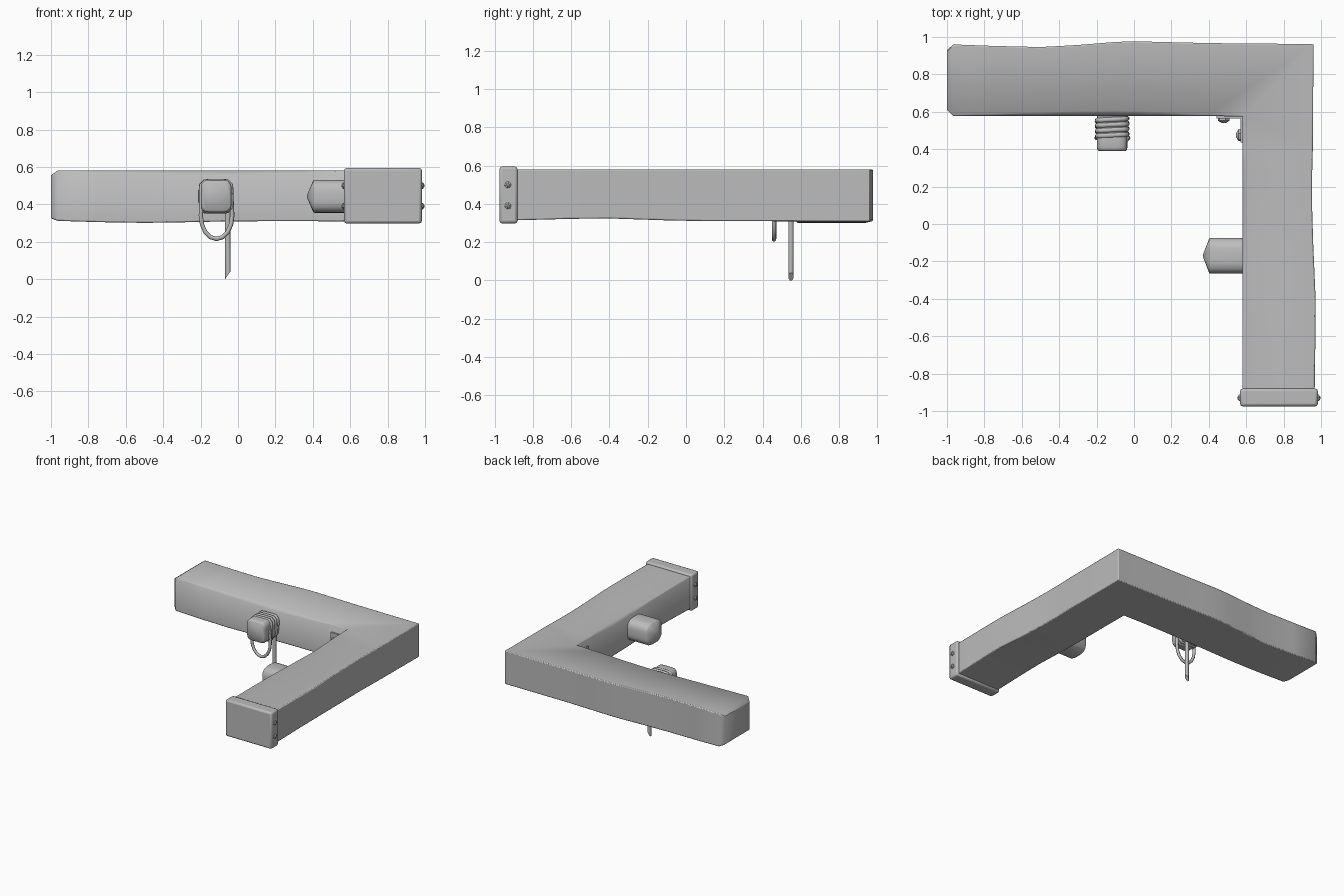
import bpy, bmesh, math
from mathutils import Vector

cube = bpy.data.objects.get("Cube")
if cube:
    bpy.data.objects.remove(cube, do_unlink=True)

grey = bpy.data.materials.new("plain_grey")
grey.use_nodes = True
grey.diffuse_color = (0.5, 0.5, 0.5, 1)
grey.node_tree.nodes["Principled BSDF"].inputs["Base Color"].default_value = (0.5, 0.5, 0.5, 1)
X, Y, Z = Vector((1, 0, 0)), Vector((0, 1, 0)), Vector((0, 0, 1))


def finish(name, bm, bevel=0, angle=35):
    bmesh.ops.recalc_face_normals(bm, faces=bm.faces)
    mesh = bpy.data.meshes.new(name)
    bm.to_mesh(mesh)
    bm.free()
    mesh.materials.append(grey)
    ob = bpy.data.objects.new(name, mesh)
    bpy.context.collection.objects.link(ob)
    bpy.ops.object.select_all(action='DESELECT')
    ob.select_set(True)
    bpy.context.view_layer.objects.active = ob
    bpy.ops.object.shade_smooth_by_angle(angle=math.radians(angle))
    if bevel:
        mod = ob.modifiers.new("edges", 'BEVEL')
        mod.width, mod.segments = bevel, 2
        mod.limit_method, mod.angle_limit = 'ANGLE', math.radians(60)
    return ob


def loft(name, rings, **kw):
    """Skin a list of equal rings and close both ends."""
    bm = bmesh.new()
    loops = [[bm.verts.new(p) for p in ring] for ring in rings]
    n = len(loops[0])
    for a, b in zip(loops, loops[1:]):
        for i in range(n):
            j = (i + 1) % n
            bm.faces.new((a[i], a[j], b[j], b[i]))
    bm.faces.new(loops[0])
    bm.faces.new(loops[-1])
    return finish(name, bm, **kw)


def box(name, lo, hi, bevel=0):
    bm = bmesh.new()
    bmesh.ops.create_cube(bm, size=1)
    for v in bm.verts:
        v.co = Vector([(l + h) / 2 + c * (h - l) for l, h, c in zip(lo, hi, v.co)])
    return finish(name, bm, bevel)


def rounded(centre, u, v, ru, rv, power, n=24):
    """Rounded square ring around a centre."""
    ring = []
    for i in range(n):
        t = math.tau * (i + 0.5) / n
        c, s = math.cos(t), math.sin(t)
        k = (abs(c) ** power + abs(s) ** power) ** (-1 / power)
        ring.append(centre + u * (ru * k * c) + v * (rv * k * s))
    return ring


def tube(name, points, radius, sides=8):
    points = [Vector(p) for p in points]
    rings, side = [], None
    for i, p in enumerate(points):
        d = (points[min(i + 1, len(points) - 1)] - points[max(i - 1, 0)]).normalized()
        side = d.orthogonal() if side is None else side - d * side.dot(d)
        side.normalize()
        rings.append(rounded(p, side, d.cross(side), radius, radius, 2, sides))
    return loft(name, rings, angle=60)


def bolt(name, pos, axis, radius, height):
    u = axis.orthogonal().normalized()
    v = axis.cross(u)
    pos = Vector(pos)
    return loft(name, [rounded(pos + axis * (height * h), u, v, radius * s, radius * s, 2, 6)
                       for h, s in ((-0.5, 1), (0.4, 1), (1, 0.35))])


# Worn timber, one beam turning a mitred corner
def section(inner, outer, inward, worn, z0, z1=0.58):
    i, o = Vector((*inner, 0)), Vector((*outer, 0))
    return [i + Z * z0, i + Z * (z1 - worn), i + inward * worn + Z * z1, o + Z * z1, o + Z * z0]


back_arm = [(-1, 0.93, 0.004, 0.325), (-0.965, 0.96, 0.005, 0.312), (-0.75, 0.952, 0.012, 0.305),
            (-0.5, 0.946, 0.02, 0.301), (-0.3, 0.957, 0.026, 0.304), (-0.1, 0.973, 0.03, 0.308),
            (0, 0.977, 0.028, 0.309), (0.15, 0.973, 0.022, 0.31), (0.4, 0.967, 0.008, 0.31)]
right_arm = [(0.4, 0.956, 0.008, 0.31), (0.25, 0.952, 0.017, 0.31), (0.1, 0.952, 0.024, 0.31),
             (-0.1, 0.958, 0.017, 0.314), (-0.4, 0.971, 0.007, 0.324), (-0.6, 0.97, 0.004, 0.322),
             (-0.9, 0.966, 0.004, 0.314)]
rings = [section((x, 0.61 if x == -1 else 0.577), (x, yo), Y, w, z0, 0.555 if x == -1 else 0.58)
         for x, yo, w, z0 in back_arm]
rings.append(section((0.58, 0.575), (0.96, 0.962), X + Y, 0.004, 0.308))
rings += [section((0.58, y), (xo, y), X, w, z0) for y, xo, w, z0 in right_arm]
loft("timber_beam", rings, bevel=0.008, angle=50)

# Metal end cap with rivets on both sides
box("end_cap", (0.567, -0.975, 0.298), (0.983, -0.88, 0.595), 0.014)
for z in (0.39, 0.5):
    bolt("cap_rivet_left", (0.983, -0.93, z), X, 0.018, 0.013)
    bolt("cap_rivet_right", (0.567, -0.93, z), -X, 0.018, 0.013)

# Pegs: pointed one on the right arm, blunt one on the back arm
loft("pointed_peg", [rounded(Vector((x, -0.17, 0.443)), Y, Z, 0.096 * s, 0.088 * s, 3.5)
                     for x, s in ((0.62, 1), (0.41, 1), (0.402, 0.96), (0.37, 0.1))], angle=50)
loft("blunt_peg", [rounded(Vector((-0.117, y, 0.443)), X, Z, 0.082 * s, 0.086 * s, 7)
                   for y, s in ((0.62, 0.97), (0.45, 1), (0.41, 1), (0.397, 0.96), (0.39, 0.87))], angle=50)

# Rope wound round the blunt peg
turns, steps = 4, 24
coil = []
for k in range(turns):
    ring = rounded(Vector((-0.117, 0, 0.443)), X, Z, 0.079, 0.079, 7, steps)
    for i, p in enumerate(ring):
        coil.append(p + Y * (0.565 - 0.028 * (k + i / steps)))
tube("rope_coil", coil, 0.014)

# Hanging rope loop and loose tail
loop = [(-0.195, 0.46, 0.46)]
for i in range(9):
    t = math.pi * (1 + i / 8)
    loop.append((-0.115 + 0.084 * math.cos(t), 0.46, 0.34 + 0.125 * math.sin(t)))
loop.append((-0.037, 0.46, 0.46))
tube("rope_loop", loop, 0.012)
tail = tube("rope_tail", [(-0.055, 0.548, 0.5), (-0.055, 0.548, 0.25), (-0.055, 0.548, 0.02)], 0.015)
for v in tail.data.vertices:
    if v.co.z < 0.1:
        v.co.z = 0.02 + (v.co.x + 0.055) * 1.44

# Inner corner bracket with bolts
box("bracket_back_plate", (0.44, 0.564, 0.39), (0.58, 0.58, 0.52))
box("bracket_side_plate", (0.57, 0.435, 0.39), (0.585, 0.575, 0.52))
bolt("bracket_back_bolt", (0.48, 0.562, 0.46), -Y, 0.033, 0.022)
bolt("bracket_side_bolt", (0.568, 0.475, 0.46), -X, 0.033, 0.022)
